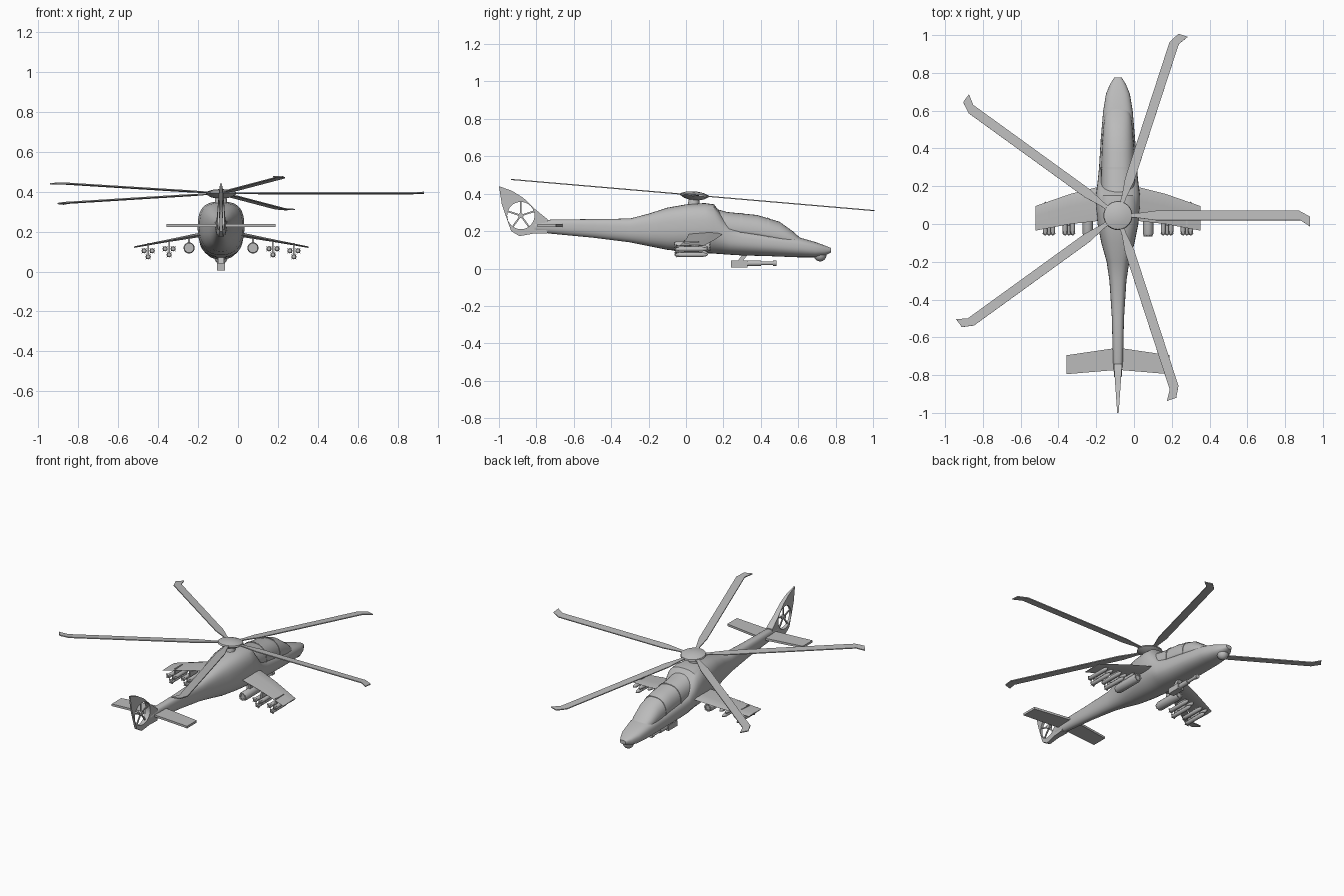
import bpy, bmesh, math
from mathutils import Matrix, Vector

if "Cube" in bpy.data.objects:
    bpy.data.objects.remove(bpy.data.objects["Cube"])

CX = -0.085  # centre line of the airframe
grey = bpy.data.materials.new("matte grey")
grey.use_nodes = True
grey.diffuse_color = (0.5, 0.5, 0.5, 1)
grey.node_tree.nodes["Principled BSDF"].inputs["Base Color"].default_value = (0.5, 0.5, 0.5, 1)


def finish(name, bm, mirror=False, angle=35):
    bmesh.ops.recalc_face_normals(bm, faces=bm.faces)
    mesh = bpy.data.meshes.new(name)
    bm.to_mesh(mesh)
    bm.free()
    mesh.materials.append(grey)
    ob = bpy.data.objects.new(name, mesh)
    bpy.context.collection.objects.link(ob)
    ob.location.x = CX
    if mirror:
        ob.modifiers.new("Mirror", "MIRROR")
    bpy.ops.object.select_all(action="DESELECT")
    ob.select_set(True)
    bpy.context.view_layer.objects.active = ob
    bpy.ops.object.shade_smooth_by_angle(angle=math.radians(angle))
    return ob


def skin(bm, rings):
    """Joins closed rings of points into a capped tube."""
    rows = [[bm.verts.new(p) for p in ring] for ring in rings]
    n = len(rows[0])
    for a, b in zip(rows, rows[1:]):
        for i in range(n):
            bm.faces.new((a[i], a[(i + 1) % n], b[(i + 1) % n], b[i]))
    bm.faces.new(rows[0])
    bm.faces.new(rows[-1][::-1])


def section(y, hw, top, bot, mid=0.5, up=0.7, low=0.9, n=32):
    """Rounded body section, with its widest level part way up."""
    zm = bot + (top - bot) * mid
    ring = []
    for i in range(n):
        c, s = math.cos(math.tau * i / n), math.sin(math.tau * i / n)
        e, h = (up, top - zm) if s > 0 else (low, zm - bot)
        ring.append((math.copysign(abs(c) ** e, c) * hw, y,
                     zm + math.copysign(abs(s) ** e, s) * h))
    return ring


def lathe_y(bm, profile, x=0, z=0, n=16):
    """Turned part along y from (y, radius) pairs."""
    skin(bm, [[(x + r * math.cos(math.tau * i / n), y, z + r * math.sin(math.tau * i / n))
               for i in range(n)] for y, r in profile])


def slab(bm, corners, t):
    """Flat plate over a planform, thickened in z."""
    skin(bm, [[(x, y, z + d) for x, y, z in corners] for d in (-t / 2, t / 2)])


def box(bm, size, centre):
    bmesh.ops.create_cube(bm, size=1, matrix=Matrix.Translation(centre) @ Matrix.Diagonal((*size, 1)))


# Fuselage: y, half width, top, bottom
hull = [(-.81, .02, .243, .198), (-.72, .027, .262, .186), (-.5, .032, .264, .165),
        (-.3, .045, .267, .14), (-.2, .06, .293, .12), (-.1, .088, .325, .10),
        (0, .108, .343, .09), (.1, .117, .35, .082), (.15, .117, .343, .08),
        (.19, .112, .29, .077), (.23, .107, .235, .074), (.3, .1, .215, .07),
        (.45, .091, .19, .066), (.6, .078, .168, .06), (.69, .063, .142, .06),
        (.74, .042, .124, .068), (.775, .02, .11, .085)]
bm = bmesh.new()
skin(bm, [section(*s) for s in hull])
finish("fuselage", bm)

# Canopy and its raised frames
glass = [(.14, .09, .325, .19), (.22, .09, .302, .18), (.38, .086, .286, .16),
         (.5, .079, .25, .14), (.57, .07, .2, .13), (.62, .055, .155, .12)]
bm = bmesh.new()
skin(bm, [section(*s, mid=.25, up=.85) for s in glass])
finish("canopy", bm)


def glass_at(y, grow):
    for a, b in zip(glass, glass[1:]):
        if a[0] <= y <= b[0]:
            t = (y - a[0]) / (b[0] - a[0])
            hw, top, bot = (p + (q - p) * t for p, q in zip(a[1:], b[1:]))
            return section(y, hw + grow, top + grow, bot, mid=.25, up=.85)


bm = bmesh.new()
for y in (.295, .44):
    skin(bm, [glass_at(y - .006, .003), glass_at(y + .006, .003)])
finish("canopy_frames", bm)

# Nose sensor ball
bm = bmesh.new()
bmesh.ops.create_uvsphere(bm, u_segments=20, v_segments=12, radius=.034,
                          matrix=Matrix.Translation((0, .717, .072)))
finish("sensor_ball", bm)

# Tail fin with a round fan opening, filled as a flat outline and tapered
FY, FZ, FR = -.883, .283, .073
curve = bpy.data.curves.new("fin_outline", "CURVE")
curve.dimensions = "2D"
curve.fill_mode = "BOTH"
curve.extrude = 1
outline = [(-1, .44), (-.93, .415), (-.87, .378), (-.81, .32), (-.74, .263), (-.74, .188),
           (-.82, .186), (-.89, .173), (-.935, .2), (-.965, .285), (-.985, .345)]
hole = [(FY + FR * math.cos(math.tau * i / 32), FZ + FR * math.sin(math.tau * i / 32)) for i in range(32)]
for points in (outline, hole):
    sp = curve.splines.new("POLY")
    sp.points.add(len(points) - 1)
    for p, (y, z) in zip(sp.points, points):
        p.co = (y, z, 0, 1)
    sp.use_cyclic_u = True
helper = bpy.data.objects.new("fin_outline", curve)
bpy.context.collection.objects.link(helper)
flat = bpy.data.meshes.new_from_object(helper.evaluated_get(bpy.context.evaluated_depsgraph_get()))
bpy.data.objects.remove(helper)
bm = bmesh.new()
bm.from_mesh(flat)
for v in bm.verts:
    y, z, side = v.co
    v.co = (side * (.004 + .018 * (y + 1) / .26), y, z)
bmesh.ops.remove_doubles(bm, verts=bm.verts, dist=1e-5)
finish("tail_fin", bm)

# Tail fan
bm = bmesh.new()
for i in range(5):
    turn = Matrix.Translation((0, FY, FZ)) @ Matrix.Rotation(math.radians(90 + 72 * i), 4, "X")
    bmesh.ops.create_cube(bm, size=1, matrix=turn @ Matrix.Translation((0, FR / 2, 0))
                          @ Matrix.Diagonal((.006, FR + .004, .009, 1)))
bmesh.ops.create_cone(bm, cap_ends=True, segments=16, radius1=.014, radius2=.014, depth=.022,
                      matrix=Matrix.Translation((0, FY, FZ)) @ Matrix.Rotation(math.pi / 2, 4, "Y"))
finish("tail_fan", bm)

# Horizontal stabiliser
bm = bmesh.new()
slab(bm, [(0, -.655, .23), (.273, -.695, .23), (.273, -.795, .23), (0, -.772, .23)], .014)
finish("stabiliser", bm, mirror=True)

# Stub wings: thin lens sections from root to drooping tip
bm = bmesh.new()
rings = []
for x, front, back, z, t in ((.07, .205, .02, .19, .024), (.25, .16, 0, .157, .014), (.437, .095, -.035, .122, .007)):
    rings.append([(x, front + (back - front) * f, z + h * t / 2) for f, h in
                  ((0, 0), (.15, .8), (.4, 1), (1, .1), (1, -.1), (.4, -1), (.15, -.8))])
skin(bm, rings)
finish("stub_wings", bm, mirror=True)

# Rocket pods with a ring of tubes at the ends
bm = bmesh.new()
px, pz = .16, .118
lathe_y(bm, [(-.06, .024), (-.05, .028), (.11, .028), (.125, .024)], px, pz)
for i in range(8):
    a = math.tau * i / 8
    lathe_y(bm, [(-.065, .006), (.13, .006)], px + .018 * math.cos(a), pz + .018 * math.sin(a), 8)
box(bm, (.01, .08, .03), (px, .05, .153))
finish("rocket_pods", bm, mirror=True)

# Missiles hung in threes, with crossed tail fins
bm = bmesh.new()
for cx, cz in ((.26, .114), (.365, .104)):
    box(bm, (.008, .08, .055), (cx, .03, cz + .012))
    for dx, dz in ((-.02, 0), (.02, 0), (0, -.03)):
        x, z = cx + dx, cz + dz
        lathe_y(bm, [(-.055, .009), (-.045, .013), (.085, .013), (.105, .009), (.118, .002)], x, z, 12)
        for k in range(4):
            m = Matrix.Translation((x, -.04, z)) @ Matrix.Rotation(math.radians(45 + 90 * k), 4, "Y")
            rings = [[m @ Vector(p) for p in ((s, -.022, 0), (s, .03, 0), (s, -.012, .019))]
                     for s in (-.001, .001)]
            skin(bm, rings)
finish("missiles", bm, mirror=True)

# Chin gun
bm = bmesh.new()
box(bm, (.04, .09, .036), (0, .285, .024))
lathe_y(bm, [(.32, .016), (.4, .015), (.4, .01), (.465, .01), (.465, .014), (.485, .014)], 0, .028)
skin(bm, [[(sx, y + sy, z) for sx, sy in ((-.014, -.014), (.014, -.014), (.014, .014), (-.014, .014))]
          for y, z in ((.285, .035), (.325, .085))])
finish("chin_gun", bm)

# Rotor mast and hub
tilt = Matrix.Translation((0, .045, .392)) @ Matrix.Rotation(math.radians(-4.9), 4, "X")
bm = bmesh.new()
skin(bm, [[tilt @ Vector((r * math.cos(math.tau * i / 28), r * math.sin(math.tau * i / 28), z))
           for i in range(28)]
          for z, r in ((-.07, .034), (-.025, .028), (-.018, .055), (-.004, .077), (.006, .074), (.016, .045), (.02, .012))])
finish("rotor_hub", bm)

# Main rotor blades with swept tips
bm = bmesh.new()
plan = [(.05, .012), (.1, .012), (.2, .025), (.96, .025), (1.017, -.006),
        (1.017, -.058), (.965, -.025), (.2, -.025), (.1, -.012), (.05, -.012)]
for i in range(5):
    start = len(bm.verts)
    slab(bm, [(x, y, 0) for x, y in plan], .006)
    bm.verts.ensure_lookup_table()
    bmesh.ops.transform(bm, verts=bm.verts[start:], matrix=tilt @ Matrix.Rotation(math.radians(72 * i), 4, "Z"))
finish("rotor_blades", bm)
